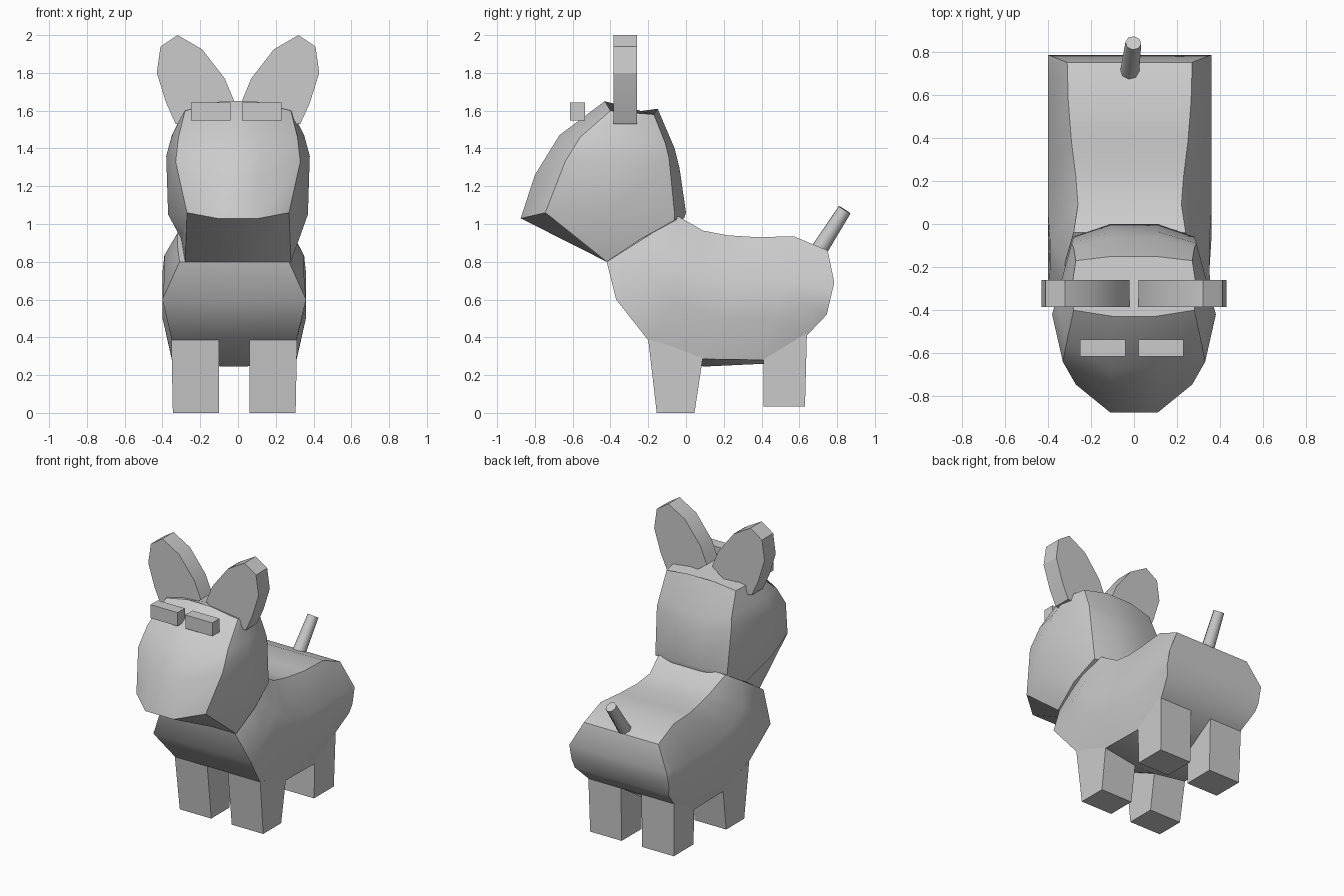
import bpy
from mathutils import Vector

if "Cube" in bpy.data.objects:
    bpy.data.objects.remove(bpy.data.objects["Cube"])


def make(name, verts, faces, smooth=None):
    me = bpy.data.meshes.new(name)
    me.from_pydata([tuple(v) for v in verts], [], faces)
    ob = bpy.data.objects.new(name, me)
    bpy.context.collection.objects.link(ob)
    bpy.ops.object.select_all(action='DESELECT')
    ob.select_set(True)
    bpy.context.view_layer.objects.active = ob
    bpy.ops.object.mode_set(mode='EDIT')
    bpy.ops.mesh.select_all(action='SELECT')
    bpy.ops.mesh.normals_make_consistent(inside=False)
    bpy.ops.object.mode_set(mode='OBJECT')
    if smooth:
        bpy.ops.object.shade_smooth_by_angle(angle=smooth)
    return ob


def loft(name, rings, smooth):
    """Skin a list of equal-length closed rings and cap both ends."""
    n = len(rings[0])
    verts = [v for r in rings for v in r]
    faces = [(i * n + j, i * n + (j + 1) % n, (i + 1) * n + (j + 1) % n, (i + 1) * n + j)
             for i in range(len(rings) - 1) for j in range(n)]
    faces += [tuple(range(n)), tuple(range(len(verts) - n, len(verts)))]
    return make(name, verts, faces, smooth)


def mirrored(half, cx=0.0):
    """Close a ring from its right half, x measured from cx."""
    right = [(cx + x, y, z) for x, y, z in half]
    left = [(cx - x, y, z) for x, y, z in reversed(half) if x > 1e-5]
    return right + left


BX = -0.02  # body is slightly off centre

# Body: top (y, z), bottom (y, z), half widths top / middle / bottom, belly drop
body = [
    ((-0.04, 1.04), (-0.42, 0.80), 0.26, 0.30, 0.29, 0),
    ((0.09, 0.965), (-0.37, 0.60), 0.24, 0.37, 0.38, 0),
    ((0.22, 0.94), (-0.20, 0.385), 0.25, 0.38, 0.33, 0),
    ((0.38, 0.93), (0.09, 0.285), 0.27, 0.38, 0.33, 0.04),
    ((0.57, 0.935), (0.41, 0.28), 0.285, 0.38, 0.33, 0.02),
    ((0.75, 0.86), (0.64, 0.41), 0.29, 0.38, 0.33, 0),
    ((0.785, 0.69), (0.745, 0.52), 0.38, 0.38, 0.365, 0),
]
rings = []
for t, b, wt, wm, wb, drop in body:
    t, b = Vector(t), Vector(b)
    m1, m2 = t.lerp(b, 0.36), t.lerp(b, 0.66)
    half = [(wt, *t), (wm, *m1), (wm, *m2), (wb, *b), (0.06, b.x, b.y - drop)]
    rings.append(mirrored(half, BX))
loft("body", rings, 0.6)

# Head: horizontal rings from the neck to the crown, front to back
head = [
    [(0.11, -0.42, 0.80), (0.28, -0.42, 0.80), (0.30, -0.24, 0.92), (0.28, -0.06, 1.02), (0.11, -0.01, 1.03)],
    [(0.11, -0.875, 1.03), (0.27, -0.745, 1.06), (0.37, -0.43, 1.05), (0.28, -0.06, 1.05), (0.11, 0.0, 1.06)],
    [(0.11, -0.80, 1.26), (0.33, -0.64, 1.33), (0.38, -0.42, 1.36), (0.29, -0.09, 1.35), (0.11, -0.035, 1.30)],
    [(0.11, -0.67, 1.47), (0.315, -0.56, 1.46), (0.35, -0.38, 1.47), (0.28, -0.11, 1.43), (0.11, -0.06, 1.40)],
    [(0.09, -0.43, 1.65), (0.28, -0.40, 1.60), (0.29, -0.30, 1.59), (0.27, -0.17, 1.58), (0.10, -0.15, 1.61)],
]
loft("head", [mirrored(h) for h in head], 0.6)

front_leg = [(-0.20, 0.39), (-0.155, 0.0), (0.045, 0.0), (0.09, 0.30)]
rear_leg = [(0.41, 0.30), (0.41, 0.035), (0.63, 0.035), (0.64, 0.42)]
ear = [(0.20, 1.52), (0.02, 1.65), (0.07, 1.77), (0.19, 1.925), (0.32, 2.0),
       (0.41, 1.94), (0.43, 1.80), (0.38, 1.64), (0.33, 1.53)]

for side, s in (("left", -1), ("right", 1)):
    # Legs: side outlines extruded across x
    for name, prof in (("front_leg", front_leg), ("rear_leg", rear_leg)):
        inner = [(BX + s * 0.08, y, z) for y, z in prof]
        outer = [(BX + s * (0.325 + 0.02 * z), y, z) for y, z in prof]
        loft(f"{name}_{side}", [inner, outer], None)
    # Ears: front outlines extruded along y
    loft(f"ear_{side}", [[(s * x, y, z) for x, z in ear] for y in (-0.385, -0.26)], 0.4)
    # Brows: floating blocks
    bpy.ops.mesh.primitive_cube_add(size=1, location=(-0.01 + s * 0.135, -0.575, 1.595))
    brow = bpy.context.object
    brow.name = f"brow_{side}"
    brow.scale = (0.21, 0.08, 0.095)

# Tail: short tapered stick
a, b = Vector((-0.022, 0.69, 0.84)), Vector((-0.003, 0.84, 1.075))
bpy.ops.mesh.primitive_cone_add(vertices=8, radius1=0.045, radius2=0.037,
                                depth=(b - a).length, location=(a + b) / 2)
tail = bpy.context.object
tail.name = "tail"
tail.rotation_euler = (b - a).to_track_quat('Z', 'Y').to_euler()
bpy.ops.object.shade_smooth_by_angle(angle=0.9)
